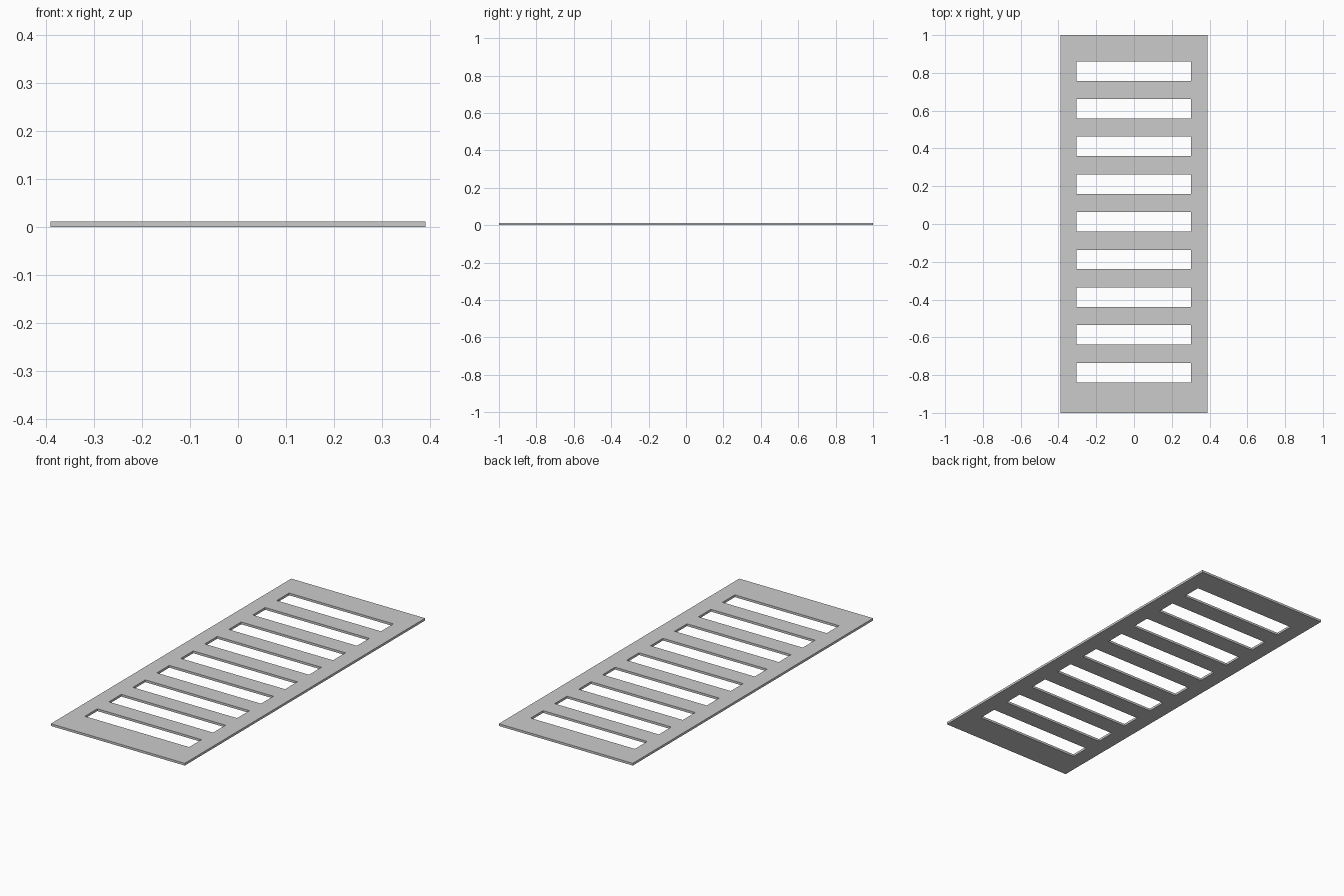
import bpy, bmesh

if "Cube" in bpy.data.objects:
    bpy.data.objects.remove(bpy.data.objects["Cube"])

HALF_W, HALF_L, THICK = 0.39, 1.0, 0.012
SLOT_X = (-0.305, 0.302)
SLOT_H, PITCH, COUNT, MID_Y = 0.103, 0.1995, 9, 0.0115

# Grid lines: plate edges plus both edges of every slot
xs = [-HALF_W, *SLOT_X, HALF_W]
ys = [-HALF_L]
for i in range(COUNT):
    c = MID_Y + (i - (COUNT - 1) / 2) * PITCH
    ys += [c - SLOT_H / 2, c + SLOT_H / 2]
ys.append(HALF_L)

# Flat plate, leaving the middle cell of every second row open as a slot
bm = bmesh.new()
grid = [[bm.verts.new((x, y, 0)) for x in xs] for y in ys]
for j in range(len(ys) - 1):
    for i in range(len(xs) - 1):
        if i == 1 and j % 2 == 1:
            continue
        bm.faces.new((grid[j][i], grid[j][i + 1], grid[j + 1][i + 1], grid[j + 1][i]))

# Thicken upward from the ground
res = bmesh.ops.extrude_face_region(bm, geom=bm.faces[:], use_keep_orig=True)
top = [g for g in res["geom"] if isinstance(g, bmesh.types.BMVert)]
bmesh.ops.translate(bm, verts=top, vec=(0, 0, THICK))
bmesh.ops.recalc_face_normals(bm, faces=bm.faces[:])

mesh = bpy.data.meshes.new("slotted_plate")
bm.to_mesh(mesh)
bm.free()
plate = bpy.data.objects.new("slotted_plate", mesh)
bpy.context.collection.objects.link(plate)
